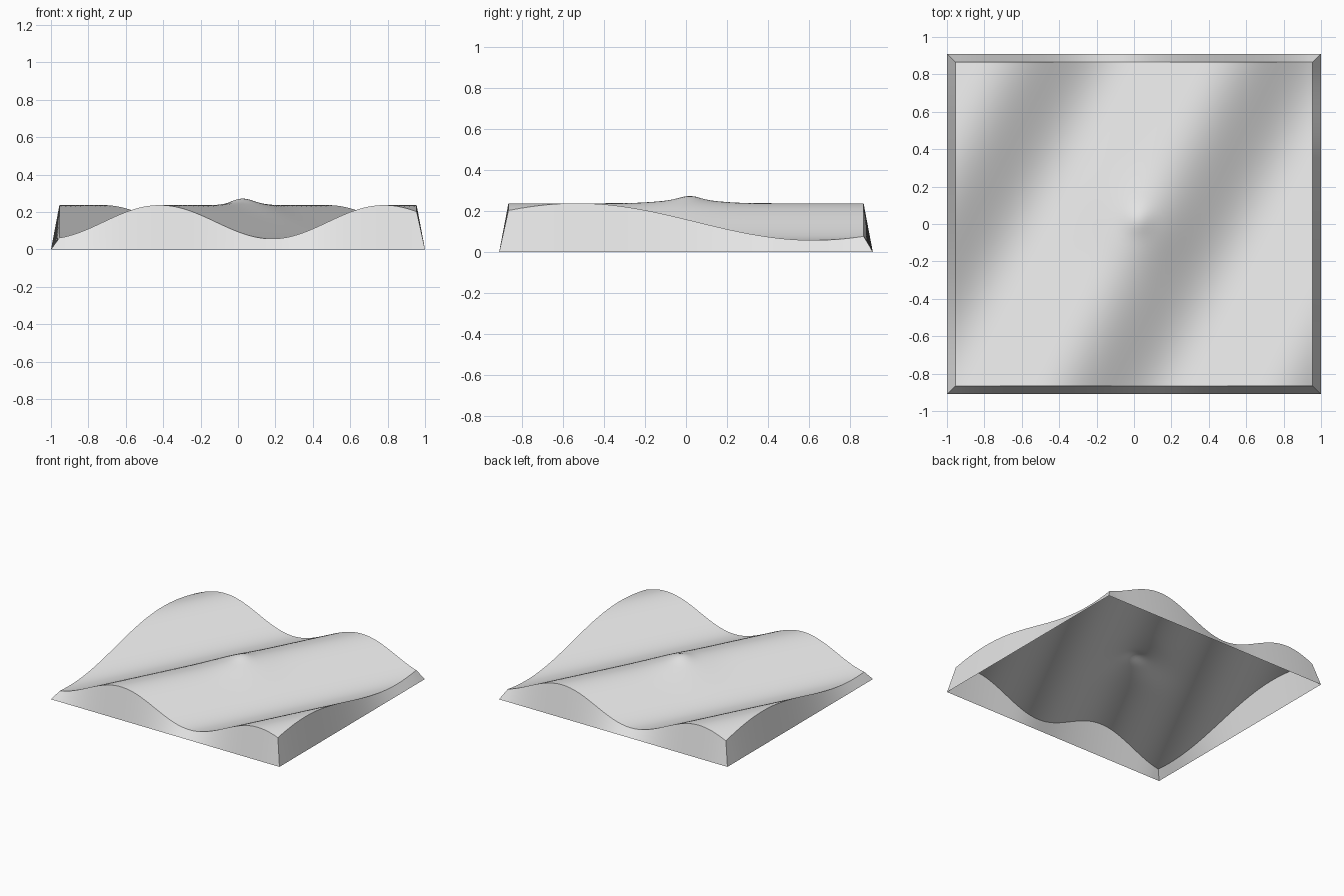
import bpy, bmesh, math

cube = bpy.data.objects.get("Cube")
if cube:
    bpy.data.objects.remove(cube, do_unlink=True)

HALF_X, HALF_Y = 0.955, 0.865      # rolling surface
FOOT_X, FOOT_Y = 1.0, 0.91         # foot of the skirt
WAVE, SLANT, CREST = 1.2, 0.52, 0.03


def height(x, y):
    """Slanted waves with a small pointed mound in the middle."""
    phase = (x - SLANT * y - CREST) / WAVE * 2 * math.pi
    r = math.hypot(x - 0.02, y - 0.02)
    mound = 0.018 * math.exp(-(r / 0.07) ** 2) + 0.018 * math.exp(-(r / 0.2) ** 2)
    return 0.147 + 0.09 * math.cos(phase) + mound


# Rolling surface
bm = bmesh.new()
bmesh.ops.create_grid(bm, x_segments=80, y_segments=72, size=1)
for v in bm.verts:
    v.co.x *= HALF_X
    v.co.y *= HALF_Y
    v.co.z = height(v.co.x, v.co.y)

# Sloping skirt down to the ground, open underneath
rim = [e for e in bm.edges if e.is_boundary]
skirt = bmesh.ops.extrude_edge_only(bm, edges=rim)["geom"]
for v in (g for g in skirt if isinstance(g, bmesh.types.BMVert)):
    if abs(v.co.x) > HALF_X - 0.001:
        v.co.x = math.copysign(FOOT_X, v.co.x)
    if abs(v.co.y) > HALF_Y - 0.001:
        v.co.y = math.copysign(FOOT_Y, v.co.y)
    v.co.z = 0

# Outside faces up and outward
bmesh.ops.recalc_face_normals(bm, faces=bm.faces)
middle = min(bm.faces, key=lambda f: f.calc_center_median().xy.length)
if middle.normal.z < 0:
    bmesh.ops.reverse_faces(bm, faces=bm.faces)

mesh = bpy.data.meshes.new("rolling_ground")
bm.to_mesh(mesh)
bm.free()
ground = bpy.data.objects.new("rolling_ground", mesh)
bpy.context.collection.objects.link(ground)

# Plain light grey
grey = bpy.data.materials.new("light_grey")
grey.use_nodes = True
grey.diffuse_color = (0.8, 0.8, 0.8, 1)
grey.node_tree.nodes["Principled BSDF"].inputs["Base Color"].default_value = (0.8, 0.8, 0.8, 1)
mesh.materials.append(grey)

bpy.ops.object.select_all(action='DESELECT')
ground.select_set(True)
bpy.context.view_layer.objects.active = ground
bpy.ops.object.shade_smooth_by_angle(angle=math.radians(30))
